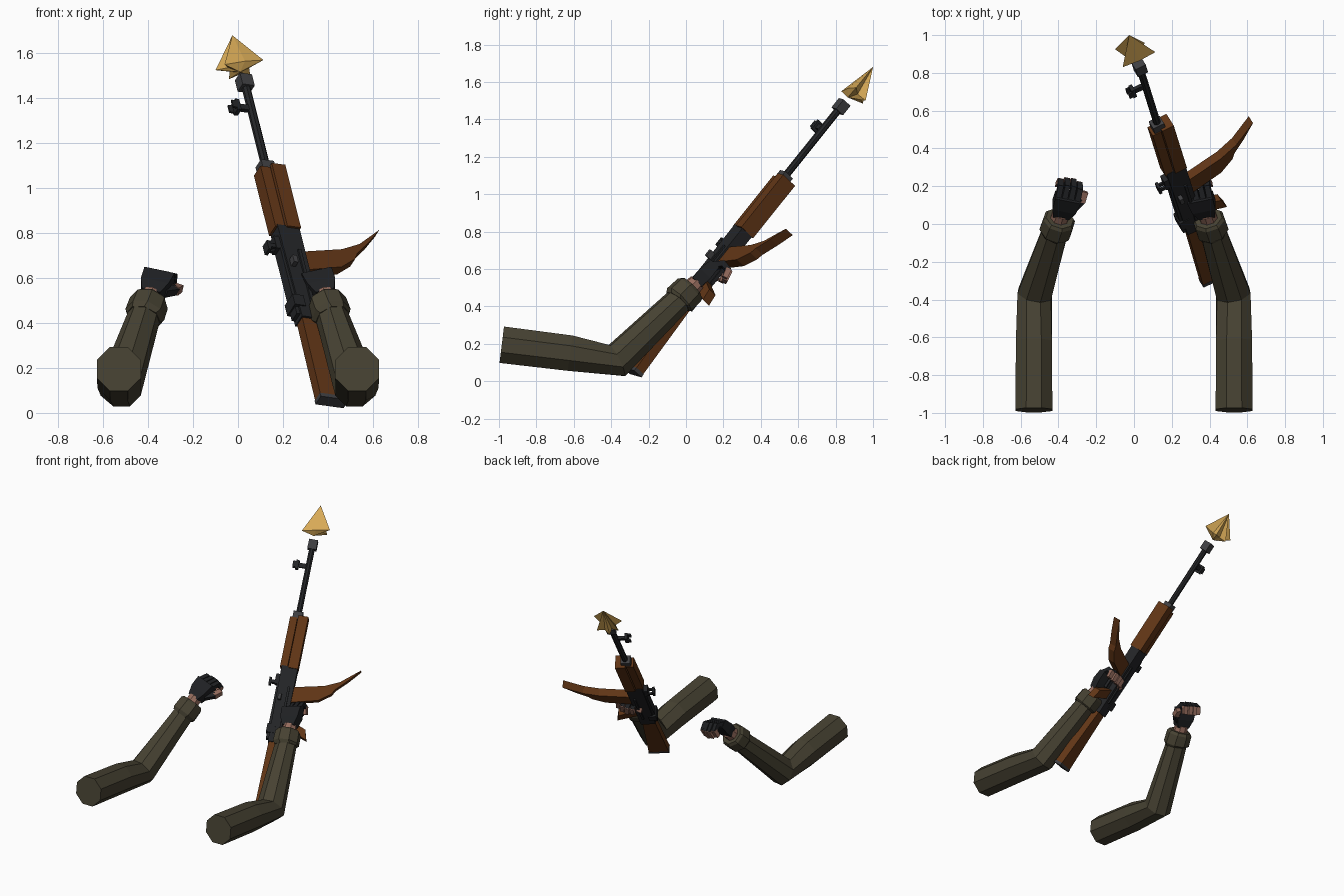
import bpy, bmesh, math
from mathutils import Vector as V

if "Cube" in bpy.data.objects:
    bpy.data.objects.remove(bpy.data.objects["Cube"])


def material(name, rgb):
    m = bpy.data.materials.new(name)
    m.diffuse_color = (*rgb, 1)
    m.use_nodes = True
    m.node_tree.nodes["Principled BSDF"].inputs["Base Color"].default_value = m.diffuse_color
    return m


SLEEVE = material("olive sleeve", (0.062, 0.054, 0.032))
WOOD = material("brown wood", (0.120, 0.036, 0.008))
METAL = material("dark metal", (0.017, 0.018, 0.020))
STEEL = material("grey steel", (0.050, 0.050, 0.054))
GLOVE = material("black glove", (0.014, 0.015, 0.017))
SKIN = material("skin", (0.300, 0.150, 0.110))
GOLD = material("gold flash", (0.680, 0.400, 0.095))


def finish(name, bm, mat):
    bmesh.ops.recalc_face_normals(bm, faces=bm.faces)
    me = bpy.data.meshes.new(name)
    bm.to_mesh(me)
    bm.free()
    me.materials.append(mat)
    bpy.context.collection.objects.link(bpy.data.objects.new(name, me))


def part(name, mat, lofts, n=4):
    """Each loft is a list of rings (centre, half axis a, half axis b)."""
    bm = bmesh.new()
    k, ph = (math.sqrt(2), math.pi / 4) if n == 4 else (1, math.pi / n)
    for rings in lofts:
        loops = []
        for c, a, b in rings:
            angs = [ph + 2 * math.pi * i / n for i in range(n)]
            loops.append([bm.verts.new(c + a * k * math.cos(t) + b * k * math.sin(t)) for t in angs])
        for r0, r1 in zip(loops, loops[1:]):
            for i in range(n):
                j = (i + 1) % n
                bm.faces.new((r0[i], r0[j], r1[j], r1[i]))
        bm.faces.new(loops[0][::-1])
        bm.faces.new(loops[-1])
    finish(name, bm, mat)


# ---- Rifle frame: t along the barrel, v towards the sights, s sideways
MUZZLE = V((0.03, 0.83, 1.47))
D = V((-0.192, 0.613, 0.766)).normalized()
UP = V((-0.88, -0.43, 0.12))
UP = (UP - D * UP.dot(D)).normalized()
SIDE = D.cross(UP)


def gun(t, v, s=0):
    return MUZZLE + D * t + UP * v + SIDE * s


def block(t0, t1, v0, v1, w, s=0, v2=None, v3=None):
    """Box along the barrel; v2, v3 give other heights at the t1 end."""
    v2, v3 = (v0 if v2 is None else v2), (v1 if v3 is None else v3)
    return [(gun(t0, (v0 + v1) / 2, s), UP * (v1 - v0) / 2, SIDE * w / 2),
            (gun(t1, (v2 + v3) / 2, s), UP * (v3 - v2) / 2, SIDE * w / 2)]


def path(points, w):
    """Bar through (t, v, half depth along t, half depth along v)."""
    return [(gun(t, v), D * a + UP * b, SIDE * w / 2) for t, v, a, b in points]


# Barrel with muzzle, gas block and front sight
part("barrel", METAL, [[(gun(t, 0), UP * .02, SIDE * .02) for t in (-.54, 0)]], 8)
part("muzzle_block", STEEL, [block(-.035, .03, -.03, .03, .055)])
part("barrel_collar", STEEL, [block(-.53, -.475, -.03, .035, .06)])
part("front_sight", METAL, [block(-.17, -.14, .01, .075, .02), block(-.185, -.125, .065, .085, .045),
                            block(-.175, -.135, .085, .105, .01, .018),
                            block(-.175, -.135, .085, .105, .01, -.018)])

# Wooden handguard, in two halves
part("upper_handguard", WOOD, [block(-.87, -.52, .0, .05, .07)])
part("lower_handguard", WOOD, [block(-.87, -.505, -.072, -.004, .095)])

# Receiver, cover, rear sight and bolt
part("receiver", METAL, [block(-1.39, -.86, -.07, .03, .075, 0, -.07, .04)])
part("receiver_cover", METAL, [block(-1.37, -.98, .03, .048, .055)])
part("rear_sight", METAL, [block(-.99, -.92, .03, .065, .05), block(-.985, -.965, .06, .105, .012, .016),
                           block(-.985, -.965, .06, .105, .012, -.016), block(-1.0, -.95, .09, .105, .045)])
part("side_rail", METAL, [block(-1.3, -1.0, -.045, -.03, .095), block(-1.33, -1.27, .0, .055, .085)])
part("bolt", STEEL, [block(-1.10, -1.06, .0, .022, .04, .05)])
part("trigger_guard", METAL, [path([(-1.06, -.06, .006, 0), (-1.08, -.125, .006, 0)], .02),
                              block(-1.22, -1.08, -.13, -.118, .02)])

# Curved magazine, pistol grip and stock
part("magazine", WOOD, [path([(-1.05, -.05, .053, 0), (-1.0, -.257, .053, -.012), (-.945, -.35, .048, -.025)], .055),
                        path([(-.94, -.345, .042, -.025), (-.84, -.453, .042, -.035)], .055)])
part("pistol_grip", WOOD, [path([(-1.24, -.05, .035, 0), (-1.30, -.21, .035, .01)], .05)])
part("stock", WOOD, [block(-1.83, -1.38, -.105, .03, .055, 0, -.06, .025)])
part("butt_plate", STEEL, [block(-1.85, -1.83, -.108, .032, .058)])

# Muzzle flash: five-pointed star with a long front tip and a short rear tip
bm = bmesh.new()
centre = V((0.005, 0.895, 1.535))
outer = [V(p) for p in ((-.06, .83, 1.55), (-.10, .925, 1.525), (-.04, .945, 1.485),
                        (.055, .96, 1.50), (.113, .91, 1.57))]
star = []
for i, p in enumerate(outer):
    mid = (p + outer[(i + 1) % 5]) / 2
    star += [p, centre + (mid - centre).normalized() * .05]
star = [bm.verts.new(p) for p in star]
tip, back = bm.verts.new((-.025, 1.0, 1.68)), bm.verts.new((.01, .865, 1.517))
for i in range(10):
    a, b = star[i], star[(i + 1) % 10]
    bm.faces.new((a, b, tip))
    bm.faces.new((b, a, back))
finish("muzzle_flash", bm, GOLD)


def tube(points):
    """Rings of (centre, radius), mitred at the bends."""
    rings = []
    for i, (p, r) in enumerate(points):
        a, b = points[max(i - 1, 0)][0], points[min(i + 1, len(points) - 1)][0]
        d = (b - a).normalized()
        x = d.cross(V((0, 0, 1))).normalized()
        rings.append((p, x * r, x.cross(d) * r))
    return rings


# Arms, mirrored left and right
for label, m in (("left", 1), ("right", -1)):
    def P(x, y, z):
        return V((x * m, y, z))

    wrist = P(-.39, .045, .515)
    fore = P(.23, .69, .69).normalized()
    part(label + "_sleeve", SLEEVE, [tube([(P(-.53, -.985, .195), .106), (P(-.53, -.62, .15), .103),
                                           (P(-.525, -.37, .11), .098), (P(-.415, -.03, .44), .073)])], 8)
    part(label + "_cuff", SLEEVE, [tube([(P(-.42, -.045, .425), .078), (P(-.415, -.035, .437), .09),
                                         (P(-.397, .018, .488), .088), (P(-.393, .03, .50), .076)])], 8)
    part(label + "_wrist", SKIN, [tube([(wrist - fore * .03, .05), (wrist + fore * .02, .046)])], 8)

    # Hand frame: f along the hand, w towards the thumb, n out of the back
    f = P(.28, .66, .69).normalized()
    n = V((0, -.71, .71))
    w = (P(1, 0, 0) - f * f.dot(P(1, 0, 0))).normalized()
    n = (n - f * f.dot(n) - w * w.dot(n)).normalized()
    part(label + "_palm", GLOVE, [[(wrist + f * .01, w * .042, n * .034), (wrist + f * .07, w * .064, n * .038),
                                   (wrist + f * .145, w * .07, n * .03)]])
    knuckle = wrist + f * .14

    def digit(pts, r):
        out = []
        for p, q in zip(pts, pts[1:]):
            d = (q - p).normalized()
            b = (n - d * n.dot(d)) if abs(n.dot(d)) < .9 else (f - d * f.dot(d))
            b.normalize()
            a = d.cross(b)
            out.append([(p - d * .006, a * r, b * r), (q + d * .006, a * r * .9, b * r * .9)])
        return out

    gloved, bare = [], []
    for i in range(4):
        long = (.88, 1, 1.03, .92)[i]
        p0 = knuckle + w * (-.052 + .035 * i)
        p1 = p0 + (f * .045 - n * .035) * long
        p2 = p1 + (f * -.005 - n * .05) * long
        p3 = p2 + (f * -.045 - n * .015) * long
        segs = digit([p0, p1, p2, p3], .0155)
        gloved += segs[:2]
        bare += segs[2:]
    t0 = wrist + f * .06 + w * .05 - n * .01
    t1 = t0 + f * .045 + w * .035 - n * .025
    t2 = t1 + f * .04 + w * .005 - n * .025
    thumb = digit([t0, t1, t2], .019)
    part(label + "_fingers", GLOVE, gloved + thumb[:1])
    part(label + "_fingertips", SKIN, bare + thumb[1:])
